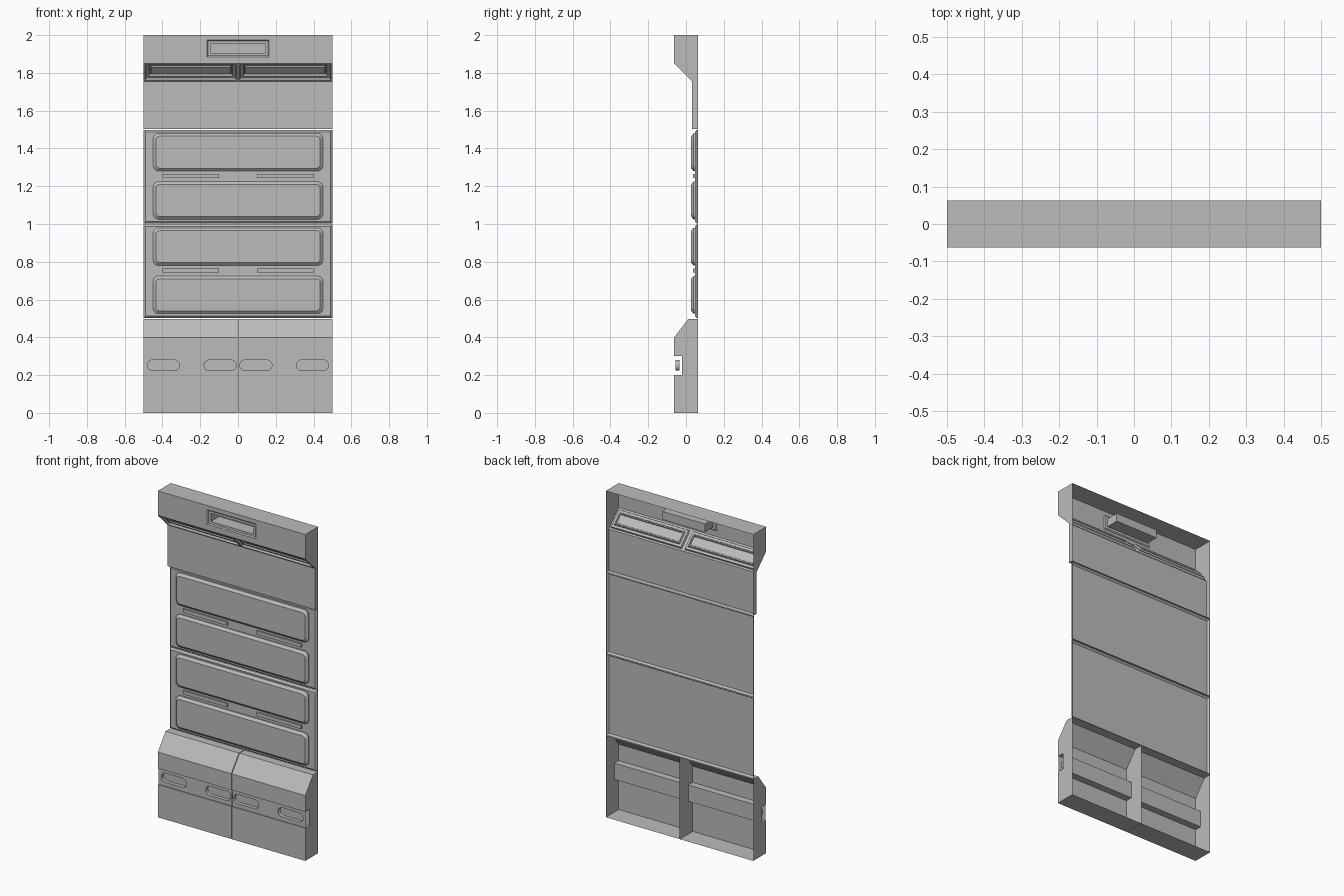
import bpy, bmesh, math
from mathutils import Vector

if "Cube" in bpy.data.objects:
    bpy.data.objects.remove(bpy.data.objects["Cube"])

grey = bpy.data.materials.new("plain_grey")
grey.use_nodes = True
COLOUR = (0.5, 0.5, 0.5, 1)
grey.diffuse_color = COLOUR
grey.node_tree.nodes["Principled BSDF"].inputs["Base Color"].default_value = COLOUR

BACK, FRONT = 0.0625, -0.0625
GAP = 0.002


def finish(bm, name):
    mesh = bpy.data.meshes.new(name)
    bm.to_mesh(mesh)
    bm.free()
    mesh.materials.append(grey)
    obj = bpy.data.objects.new(name, mesh)
    bpy.context.collection.objects.link(obj)
    return obj


def shell(profile, x0, x1):
    """Open-backed housing: a (y, z) profile swept along x, with end walls."""
    bm = bmesh.new()
    left = [bm.verts.new((x0, y, z)) for y, z in profile]
    right = [bm.verts.new((x1, y, z)) for y, z in profile]
    for i in range(len(profile) - 1):
        bm.faces.new((left[i], right[i], right[i + 1], left[i + 1]))
    bm.faces.new(left)
    bm.faces.new(right[::-1])
    return bm


def rounded(x0, x1, z0, z1, r=0.0, steps=4):
    """Counter-clockwise outline of a rectangle with optional round corners."""
    if r == 0:
        return [(x0, z0), (x1, z0), (x1, z1), (x0, z1)]
    pts = []
    corners = [(x0 + r, z0 + r), (x1 - r, z0 + r), (x1 - r, z1 - r), (x0 + r, z1 - r)]
    for k, (cx, cz) in enumerate(corners):
        for s in range(steps + 1):
            a = math.pi + math.pi / 2 * (k + s / steps)
            pts.append((cx + r * math.cos(a), cz + r * math.sin(a)))
    return pts


def loft(name, layers):
    """Join outlines at successive depths and close the last one."""
    bm = bmesh.new()
    loops = [[bm.verts.new((x, y, z)) for x, z in pts] for y, pts in layers]
    for a, b in zip(loops, loops[1:]):
        for i in range(len(a)):
            j = (i + 1) % len(a)
            bm.faces.new((a[i], a[j], b[j], b[i]))
    bm.faces.new(loops[-1])
    return finish(bm, name)


def cut(bm, test, point, normal):
    faces = [f for f in bm.faces if test(f)]
    geom = set(faces)
    for f in faces:
        geom.update(f.edges)
        geom.update(f.verts)
    bmesh.ops.bisect_plane(bm, geom=list(geom), plane_co=point, plane_no=normal)


def press(bm, faces, steps):
    for thickness, depth in steps:
        bmesh.ops.inset_individual(bm, faces=faces, thickness=thickness,
                                   depth=depth, use_even_offset=True)


# Top housing with a deep handle pocket and two lamp trays under the overhang
bm = shell([(BACK, 1.5 + GAP), (0.033, 1.5 + GAP), (0.033, 1.755),
            (FRONT, 1.85), (FRONT, 2), (BACK, 2)], -0.5, 0.5)


def is_fascia(f):
    return f.normal.y < -0.9 and f.calc_center_median().y < -0.06


def is_slope(f):
    return f.normal.y < -0.5 and f.normal.z < -0.5


bm.normal_update()
cut(bm, is_slope, (0, 0, 0), (1, 0, 0))
bm.normal_update()
press(bm, [f for f in bm.faces if is_slope(f)],
      [(0.01, 0), (0.004, -0.012), (0.014, 0), (0.004, -0.01), (0.006, 0), (0.003, 0.006)])
for x in (-0.165, 0.165):
    bm.normal_update()
    cut(bm, is_fascia, (x, 0, 0), (1, 0, 0))
for z in (1.885, 1.975):
    bm.normal_update()
    cut(bm, lambda f: is_fascia(f) and abs(f.calc_center_median().x) < 0.1,
        (0, 0, z), (0, 0, 1))
bm.normal_update()
pocket = [f for f in bm.faces if is_fascia(f)
          and (f.calc_center_median() - Vector((0, FRONT, 1.93))).length < 0.02]
press(bm, pocket, [(0.006, -0.006), (0.014, 0), (0, -0.08)])
finish(bm, "top_housing")

# Two middle panels, each with a pair of raised pads and a row of strips
for z, label in ((0.5, "lower"), (1.0, "upper")):
    lo, hi = z + GAP, z + 0.5 - GAP
    edge = rounded(-0.5, 0.5, lo, hi)
    inner = rounded(-0.49, 0.49, lo + 0.01, hi - 0.01)
    loft(label + "_panel", [(BACK, edge), (0.057, edge), (0.047, inner)])
    for pad, base in (("bottom", 0.025), ("top", 0.28)):
        a, b = z + base, z + base + 0.2
        rim = rounded(-0.45, 0.45, a, b, 0.03)
        face = rounded(-0.435, 0.435, a + 0.015, b - 0.015, 0.02)
        loft(f"{label}_panel_{pad}_pad", [(0.047, rim), (0.04, rim), (0.027, face)])
    for side, x in (("right", -0.4), ("left", 0.1)):
        bar = rounded(x, x + 0.3, z + 0.243, z + 0.265)
        loft(f"{label}_panel_{side}_strip", [(0.047, bar), (0.037, bar)])

# Two base cabinets with a through channel and a slotted cover in front of it
BASE = [(BACK, 0), (FRONT, 0), (FRONT, 0.2), (-0.02, 0.2), (-0.02, 0.3),
        (FRONT, 0.3), (FRONT, 0.4), (0.0125, 0.5 - GAP), (BACK, 0.5 - GAP)]
COVER = -0.056
for side, s in (("right", -1), ("left", 1)):
    x0, x1 = sorted((s * GAP, s * 0.5))
    finish(shell(BASE, x0, x1), side + "_base_cabinet")

    bm = bmesh.new()
    slots = [sorted((s * a, s * b)) for a, b in ((0.01, 0.18), (0.31, 0.48))]
    outlines = [rounded(x0, x1, 0.2, 0.3)]
    outlines += [rounded(a, b, 0.224, 0.28, 0.027) for a, b in slots]
    rings = [[bm.verts.new((x, COVER, z)) for x, z in pts] for pts in outlines]
    edges = [bm.edges.new((r[i - 1], r[i])) for r in rings for i in range(len(r))]
    bmesh.ops.triangle_fill(bm, edges=edges, use_beauty=True, normal=(0, -1, 0))
    for ring in rings[1:]:
        floor = [bm.verts.new(v.co + Vector((0, 0.022, 0))) for v in ring]
        for i in range(len(ring)):
            bm.faces.new((ring[i - 1], ring[i], floor[i], floor[i - 1]))
        bm.faces.new(floor)
    finish(bm, side + "_slotted_cover")
